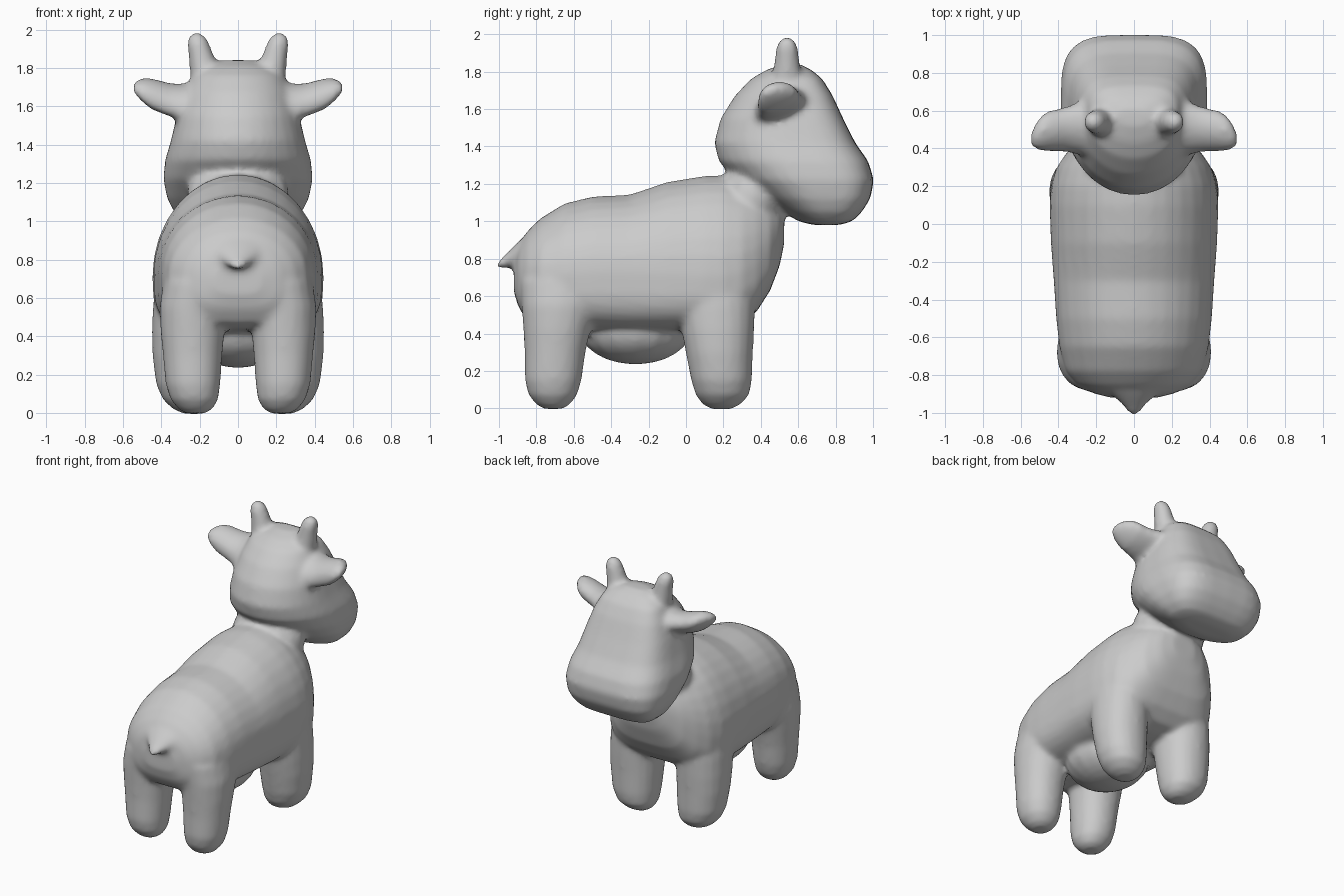
import bpy, bmesh, math
from mathutils import Vector


def superellipse(n_pos, n_neg, count):
    """Unit closed curve (u, v); exponent differs for v > 0 and v < 0."""
    pts = []
    for i in range(count):
        a = 2 * math.pi * i / count
        c, s = math.cos(a), math.sin(a)
        e = 2 / (n_pos if s > 0 else n_neg)
        pts.append((math.copysign(abs(c) ** e, c), math.copysign(abs(s) ** e, s)))
    return pts


def loft(bm, rings):
    """Skin closed rings of points and cap both ends."""
    loops = [[bm.verts.new(p) for p in ring] for ring in rings]
    n = len(loops[0])
    faces = [bm.faces.new((a[i], a[(i + 1) % n], b[(i + 1) % n], b[i]))
             for a, b in zip(loops, loops[1:]) for i in range(n)]
    faces += [bm.faces.new(loops[0][::-1]), bm.faces.new(loops[-1])]
    bmesh.ops.recalc_face_normals(bm, faces=faces)


def z_ring(z, cx, cy, rx, ry, curve):
    return [Vector((cx + rx * u, cy + ry * v, z)) for u, v in curve]


def y_ring(y, cz, rx, up, down, curve):
    return [Vector((rx * u, y, cz + (up if v > 0 else down) * v)) for u, v in curve]


round16 = superellipse(2, 2, 16)
body = bmesh.new()

# Torso: (y, bottom, widest level, top, half width), domed above and boxy below
torso = [(-.92, .62, .70, .78, .12), (-.895, .54, .70, .88, .22),
         (-.85, .47, .70, .945, .30), (-.78, .44, .71, 1.015, .36),
         (-.65, .43, .72, 1.095, .395), (-.5, .415, .73, 1.132, .412),
         (-.3, .405, .73, 1.142, .425), (-.1, .405, .72, 1.21, .44),
         (.1, .415, .71, 1.243, .447), (.2, .425, .71, 1.245, .44),
         (.3, .45, .73, 1.22, .41), (.38, .52, .77, 1.2, .355),
         (.45, .63, .84, 1.15, .285), (.5, .76, .92, 1.1, .19),
         (.525, .88, .97, 1.04, .09)]
barrel = superellipse(2.0, 3.4, 32)
loft(body, [y_ring(y, c, w, t - c, c - b, barrel) for y, b, c, t, w in torso])

# Head: (z, back, front, half width), round at the back and square at the muzzle
head = [(.98, .68, .82, .20), (1.0, .60, .89, .28), (1.05, .52, .94, .335),
        (1.12, .41, .985, .37), (1.22, .27, 1.005, .39), (1.32, .175, .975, .38),
        (1.42, .15, .905, .35), (1.55, .185, .84, .32), (1.67, .26, .785, .28),
        (1.76, .345, .73, .235), (1.81, .43, .67, .17), (1.84, .52, .61, .08)]
muzzle = superellipse(3.6, 2.0, 32)
loft(body, [z_ring(z, 0, (b + f) / 2, w, (f - b) / 2, muzzle) for z, b, f, w in head])

# Neck and belly bulge: (centre, radii)
for (cy, cz), (rx, ry, rz) in [((.36, 1.13), (.27, .19, .2)),
                               ((-.27, .42), (.27, .30, .185))]:
    steps = [math.pi * (k + .3) / 12.6 for k in range(13)]
    loft(body, [z_ring(cz - rz * math.cos(a), 0, cy, rx * math.sin(a),
                       ry * math.sin(a), round16) for a in steps])

# Legs: (z, x centre, y centre, x radius, y radius)
hind_leg = [(-.003, .22, -.71, .05, .05), (.02, .222, -.71, .09, .09),
            (.07, .228, -.712, .125, .13), (.15, .235, -.71, .143, .152),
            (.3, .237, -.70, .155, .163), (.42, .237, -.69, .167, .18),
            (.55, .235, -.675, .175, .205), (.68, .21, -.65, .18, .24)]
front_leg = [(-.005, .23, .19, .05, .05), (.02, .24, .19, .1, .1),
             (.07, .253, .195, .14, .143), (.15, .265, .19, .163, .163),
             (.3, .27, .178, .177, .18), (.42, .27, .17, .18, .195),
             (.55, .265, .16, .18, .21), (.75, .25, .15, .17, .22)]
pad = superellipse(2.15, 2.15, 20)

# Horns: (z, x centre, radius)
horn = [(1.68, .16, .086), (1.74, .165, .083), (1.8, .177, .076), (1.87, .193, .066),
        (1.92, .207, .06), (1.955, .213, .05), (1.975, .215, .034), (1.982, .215, .015)]

# Ears: (x, y centre, z centre, y radius, z radius), front edge raised, inside flat
ear = [(.2, .51, 1.60, .17, .125), (.29, .51, 1.602, .15, .11), (.35, .505, 1.615, .13, .1),
       (.4, .5, 1.63, .12, .1), (.45, .495, 1.648, .115, .095), (.49, .483, 1.668, .1, .078),
       (.52, .467, 1.682, .075, .056), (.54, .453, 1.692, .045, .034),
       (.55, .445, 1.696, .02, .015)]
roll = math.radians(22)
ca, sa = math.cos(roll), math.sin(roll)
leaf = [(u, v if v > 0 else .55 * v) for u, v in round16]

for side in (-1, 1):
    for leg in (hind_leg, front_leg):
        loft(body, [z_ring(z, side * x, y, rx, ry, pad) for z, x, y, rx, ry in leg])
    loft(body, [z_ring(z, side * x, .54, r, r, round16) for z, x, r in horn])
    loft(body, [[Vector((side * x, cy + ry * u * ca - rz * v * sa,
                         cz + ry * u * sa + rz * v * ca)) for u, v in leaf]
                for x, cy, cz, ry, rz in ear])

# Tail: (y, z centre, half width, half height)
tail = [(-.74, .86, .26, .12), (-.83, .845, .2, .1), (-.89, .825, .135, .072),
        (-.935, .803, .085, .05), (-.97, .783, .055, .034), (-1.0, .768, .03, .024),
        (-1.012, .762, .014, .012)]
loft(body, [y_ring(y, z, rx, rz, rz, round16) for y, z, rx, rz in tail])

# Fuse the parts into one soft skin
me = bpy.data.meshes.new("body")
body.to_mesh(me)
body.free()
ob = bpy.data.objects.new("body", me)
bpy.context.collection.objects.link(ob)
remesh = ob.modifiers.new("Fuse", 'REMESH')
remesh.mode = 'VOXEL'
remesh.voxel_size = .018
remesh.use_smooth_shade = True
smooth = ob.modifiers.new("Soften", 'SMOOTH')
smooth.factor = .5
smooth.iterations = 8
